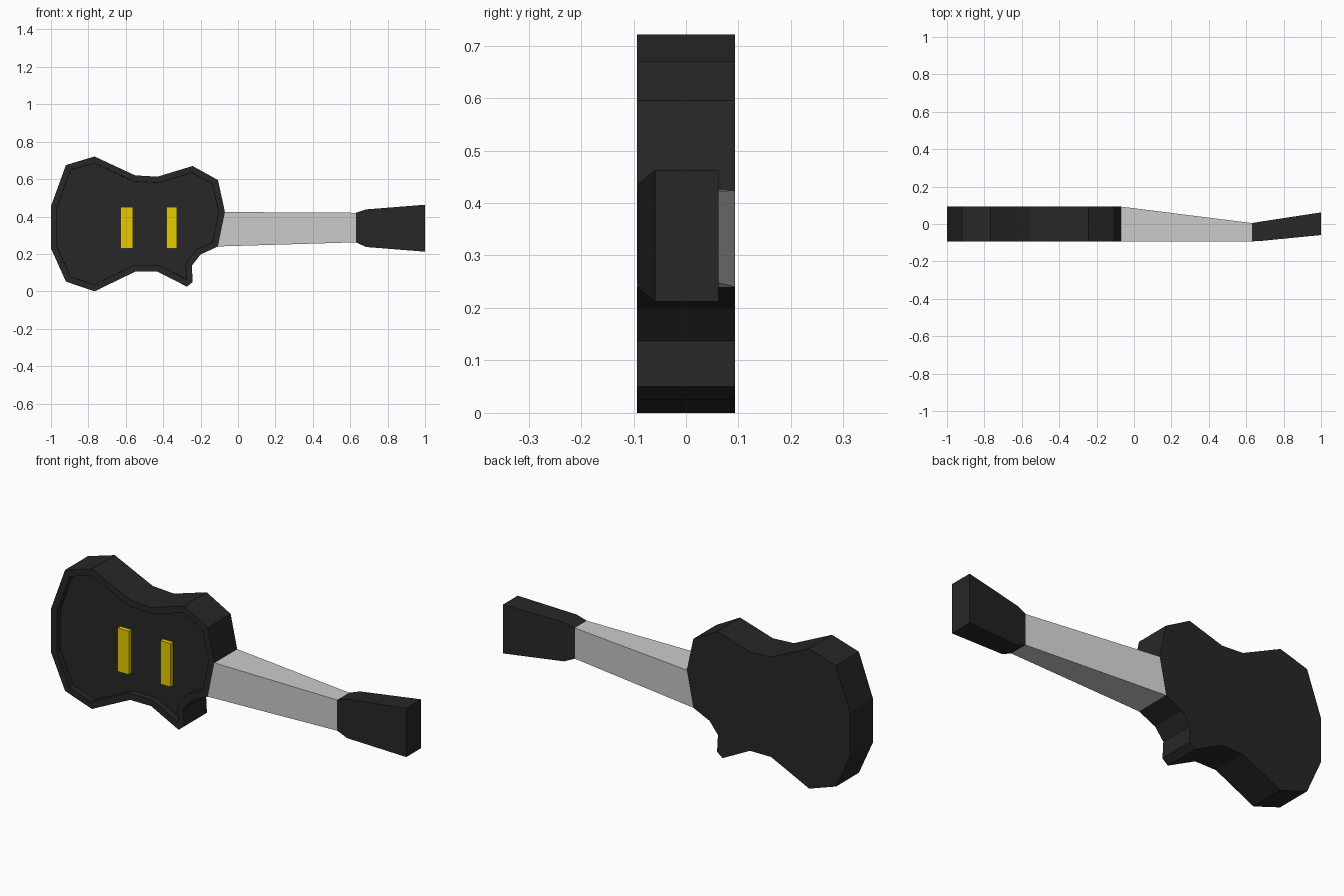
import bpy, bmesh
from mathutils import Vector

if "Cube" in bpy.data.objects:
    bpy.data.objects.remove(bpy.data.objects["Cube"])


def material(name, rgb):
    m = bpy.data.materials.new(name)
    m.diffuse_color = (*rgb, 1)
    m.use_nodes = True
    m.node_tree.nodes["Principled BSDF"].inputs["Base Color"].default_value = m.diffuse_color
    return m


def finish(bm, name, mat=None):
    bmesh.ops.recalc_face_normals(bm, faces=bm.faces)
    mesh = bpy.data.meshes.new(name)
    bm.to_mesh(mesh)
    bm.free()
    if mat:
        mesh.materials.append(mat)
    ob = bpy.data.objects.new(name, mesh)
    bpy.context.collection.objects.link(ob)
    return ob


def loft(name, rings, mat=None, caps=True):
    """Skin a tube through matching rings of points."""
    bm = bmesh.new()
    loops = [[bm.verts.new(p) for p in r] for r in rings]
    for a, b in zip(loops, loops[1:]):
        for i in range(len(a)):
            j = (i + 1) % len(a)
            bm.faces.new((a[i], a[j], b[j], b[i]))
    if caps:
        bm.faces.new(loops[0])
        bm.faces.new(loops[-1])
    return finish(bm, name, mat)


def section(x, y0, y1, z0, z1, x_low=None):
    """Rectangular cross-section; x_low slants its lower edge."""
    xl = x if x_low is None else x_low
    return [(xl, y0, z0), (xl, y1, z0), (x, y1, z1), (x, y0, z1)]


black = material("black", (0.02, 0.02, 0.02))
yellow = material("yellow", (0.8, 0.6, 0.0))
FRONT, BACK = -0.093, 0.093

# Body: extruded outline with a rim around a recessed front
outline = [(-1, .455), (-.92, .675), (-.767, .721), (-.55, .62), (-.43, .613),
           (-.243, .67), (-.107, .595), (-.07, .424), (-.107, .24), (-.2, .197),
           (-.247, .137), (-.242, .05), (-.273, .025), (-.43, .105),
           (-.55, .105), (-.767, 0), (-.92, .052), (-1, .23)]
bm = bmesh.new()
face = bm.faces.new([bm.verts.new((x, FRONT, z)) for x, z in outline])
ext = bmesh.ops.extrude_face_region(bm, geom=[face], use_keep_orig=True)
bmesh.ops.translate(bm, vec=(0, BACK - FRONT, 0),
                    verts=[g for g in ext["geom"] if isinstance(g, bmesh.types.BMVert)])
bmesh.ops.recalc_face_normals(bm, faces=bm.faces)
front = min(bm.faces, key=lambda f: f.calc_center_median().y)
bmesh.ops.inset_region(bm, faces=[front], thickness=0.033, use_even_offset=True)
bmesh.ops.inset_region(bm, faces=[front], thickness=0.0005, depth=-0.03,
                       use_even_offset=True)
finish(bm, "body", black)

# Neck: tapers from the slanted body edge to the headstock
loft("neck", [section(-.07, FRONT, BACK, .24, .424, -.107),
              section(.63, FRONT, .005, .262, .42)], caps=False)

# Headstock: flares, then tilts backwards
loft("headstock", [section(.63, FRONT, .005, .262, .42),
                   section(.685, -.09, .014, .237, .438),
                   section(1, -.059, .062, .212, .463)], black)

# Pickups: two thin bars standing in the recess
for i, (x0, x1) in enumerate([(-.627, -.562), (-.382, -.325)], 1):
    loft(f"pickup_{i}", [section(x0, -.085, -.06, .228, .452),
                         section(x1, -.085, -.06, .228, .452)], yellow)
